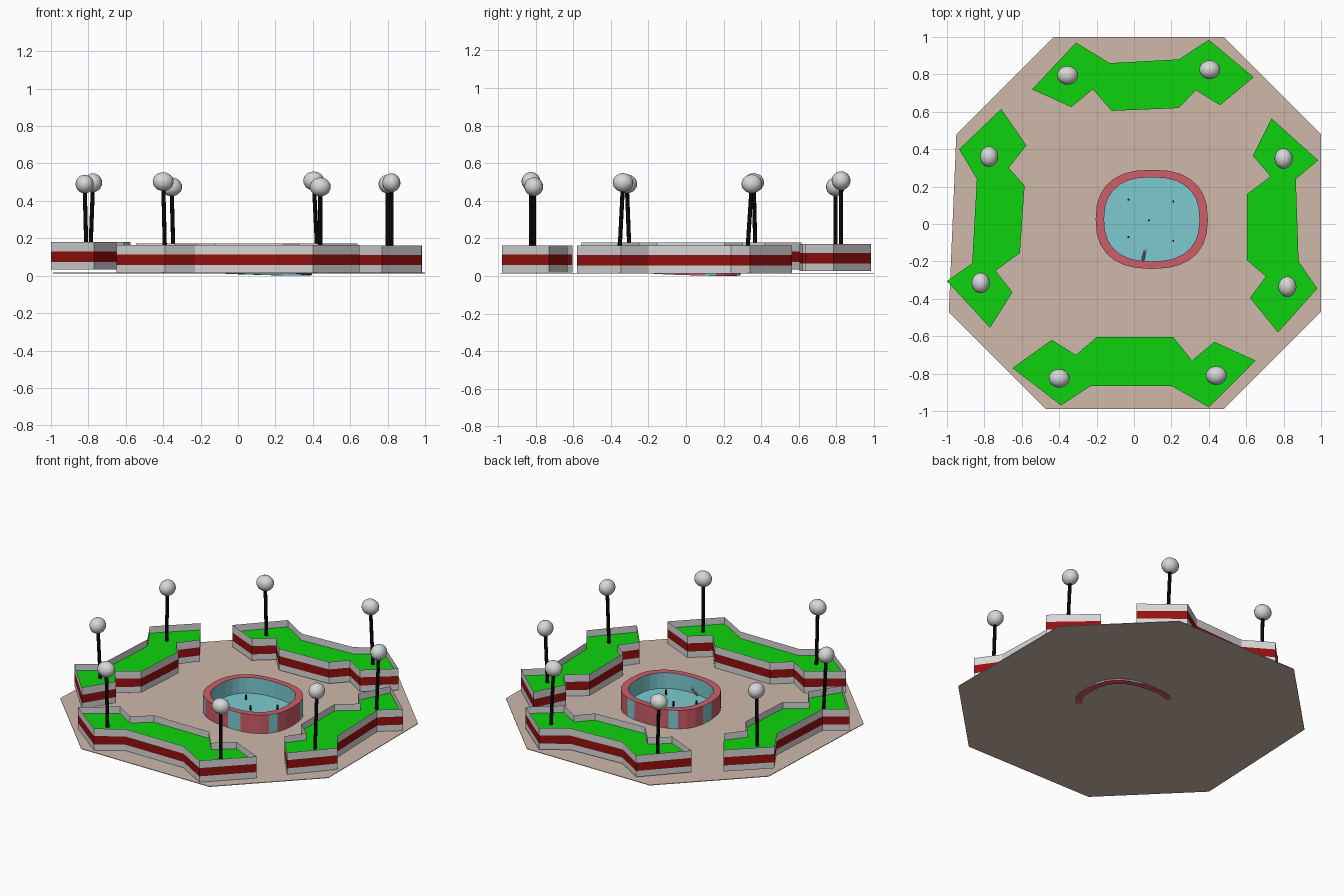
import bpy, bmesh, math
from mathutils import Vector

if "Cube" in bpy.data.objects:
    bpy.data.objects.remove(bpy.data.objects["Cube"], do_unlink=True)


def make_material(name, red, green, blue):
    mat = bpy.data.materials.new(name)
    mat.use_nodes = True
    mat.diffuse_color = (red, green, blue, 1)
    mat.node_tree.nodes["Principled BSDF"].inputs["Base Color"].default_value = (red, green, blue, 1)
    return mat


paving = make_material("tan paving", 0.62, 0.48, 0.41)
stone = make_material("light grey", 0.68, 0.68, 0.68)
brick = make_material("dark red", 0.3, 0.005, 0.005)
grass = make_material("bright green", 0.004, 0.65, 0.004)
rim_red = make_material("rose red", 0.62, 0.11, 0.14)
water_blue = make_material("pale cyan", 0.2, 0.6, 0.63)
black = make_material("black", 0.005, 0.005, 0.005)


def finish(bm, name, *materials):
    """Turn a bmesh into a named object carrying the given materials."""
    mesh = bpy.data.meshes.new(name)
    bm.to_mesh(mesh)
    bm.free()
    for mat in materials:
        mesh.materials.append(mat)
    obj = bpy.data.objects.new(name, mesh)
    bpy.context.scene.collection.objects.link(obj)
    return obj


def add_loop(bm, outline, height):
    return [bm.verts.new((x, y, height)) for x, y in outline]


def bridge(bm, lower, upper, material_index=0):
    """Join two matching closed loops with quads."""
    faces = []
    count = len(lower)
    for i in range(count):
        j = (i + 1) % count
        face = bm.faces.new((lower[i], lower[j], upper[j], upper[i]))
        face.material_index = material_index
        faces.append(face)
    return faces


def rod(name, start, end, radius, mat, sides=8):
    """Capped cylinder between two points."""
    start, end = Vector(start), Vector(end)
    axis = end - start
    bm = bmesh.new()
    bmesh.ops.create_cone(bm, cap_ends=True, segments=sides, radius1=radius,
                          radius2=radius, depth=axis.length)
    obj = finish(bm, name, mat)
    obj.location = (start + end) / 2
    obj.rotation_mode = 'QUATERNION'
    obj.rotation_quaternion = Vector((0, 0, 1)).rotation_difference(axis)
    return obj


# Octagonal ground slab
GROUND = 0.016
octagon = [(-0.47, -0.99), (0.48, -0.99), (1, -0.47), (1, 0.48),
           (0.48, 1), (-0.43, 1), (-0.95, 0.48), (-0.99, -0.47)]
bm = bmesh.new()
under = add_loop(bm, octagon, GROUND - 0.004)
over = add_loop(bm, octagon, GROUND)
bridge(bm, under, over)
bm.faces.new(over)
bm.faces.new(list(reversed(under)))
finish(bm, "ground", paving)


# Planters: thin banded walls around a sunken lawn
def planter(side, outline, base):
    bm = bmesh.new()
    loops = [add_loop(bm, outline, base + rise) for rise in (0, 0.04, 0.095, 0.145)]
    for index in range(3):
        bridge(bm, loops[index], loops[index + 1], index % 2)
    bmesh.ops.recalc_face_normals(bm, faces=bm.faces)
    finish(bm, side + "_planter_wall", stone, brick)

    bm = bmesh.new()
    lawn = bm.faces.new(add_loop(bm, outline, base + 0.1))
    lawn.normal_update()
    if lawn.normal.z < 0:
        lawn.normal_flip()
    finish(bm, side + "_planter_lawn", grass)


front = [(-0.65, -0.77), (-0.44, -0.62), (-0.31, -0.7), (-0.2, -0.605),
         (0.21, -0.605), (0.31, -0.73), (0.43, -0.63), (0.65, -0.73),
         (0.4, -0.98), (0.2, -0.865), (-0.23, -0.865), (-0.39, -0.97)]
back = [(-0.545, 0.72), (-0.31, 0.97), (-0.13, 0.86), (0.24, 0.88),
        (0.4, 0.985), (0.64, 0.785), (0.46, 0.635), (0.33, 0.715),
        (0.24, 0.62), (-0.12, 0.605), (-0.22, 0.72), (-0.335, 0.625)]
right = [(-0.935, 0.4), (-0.71, 0.615), (-0.575, 0.42), (-0.67, 0.3),
         (-0.585, 0.205), (-0.61, -0.155), (-0.74, -0.25), (-0.65, -0.365),
         (-0.77, -0.555), (-1, -0.305), (-0.865, -0.21), (-0.84, 0.24)]
left = [(0.735, 0.565), (0.985, 0.34), (0.865, 0.24), (0.88, -0.2),
        (0.98, -0.345), (0.77, -0.58), (0.62, -0.395), (0.705, -0.28),
        (0.605, -0.195), (0.605, 0.16), (0.73, 0.255), (0.635, 0.365)]
planter("front", front, 0.018)
planter("back", back, 0.026)
planter("right", right, 0.034)
planter("left", left, 0.017)


# Lamps: slim leaning post with a slightly squashed globe
def lamp(name, x, y, z, lean_x=0, lean_y=0):
    rod(name + "_post", (x + lean_x, y + lean_y, 0.1), (x, y, z), 0.011, black)
    bm = bmesh.new()
    bmesh.ops.create_uvsphere(bm, u_segments=20, v_segments=12, radius=0.05)
    wide = (1.12, 1, 1) if abs(y) > abs(x) else (0.97, 1.1, 1)
    bmesh.ops.scale(bm, vec=wide, verts=bm.verts)
    for face in bm.faces:
        face.smooth = True
    globe = finish(bm, name + "_globe", stone)
    globe.location = (x, y, z)


lamp("front_right_lamp", -0.4, -0.825, 0.503, lean_x=0.01)
lamp("front_left_lamp", 0.44, -0.81, 0.475)
lamp("back_right_lamp", -0.355, 0.795, 0.475, lean_x=0.01)
lamp("back_left_lamp", 0.405, 0.825, 0.507, lean_x=0.02)
lamp("right_back_lamp", -0.775, 0.36, 0.497, lean_x=-0.015, lean_y=0.01)
lamp("right_front_lamp", -0.82, -0.315, 0.49, lean_x=0.01, lean_y=0.015)
lamp("left_back_lamp", 0.8, 0.35, 0.49, lean_y=-0.025)
lamp("left_front_lamp", 0.82, -0.335, 0.497, lean_y=-0.02)

# Fountain: rounded-square basin, its foot tipping slightly through the ground
CX, CY = 0.095, 0.025
RIM, WATER = 0.14, 0.035


def basin_outline(radius_x, radius_y, count=28):
    points = []
    for i in range(count):
        angle = math.tau * i / count
        c, s = math.cos(angle), math.sin(angle)
        points.append((CX + radius_x * math.copysign(abs(c) ** 0.82, c),
                       CY + radius_y * math.copysign(abs(s) ** 0.82, s)))
    return points


outer = basin_outline(0.3, 0.265)
inner = basin_outline(0.255, 0.225)
bm = bmesh.new()
outer_foot, outer_top = add_loop(bm, outer, 0), add_loop(bm, outer, RIM)
inner_top, inner_foot = add_loop(bm, inner, RIM), add_loop(bm, inner, 0)
for vert in outer_foot + inner_foot:
    vert.co.z = 0.013 - 0.03 * (vert.co.x - CX + vert.co.y - CY)
outside = bridge(bm, outer_foot, outer_top)
bridge(bm, outer_top, inner_top)
bridge(bm, inner_top, inner_foot, 1)
bridge(bm, inner_foot, outer_foot)
for i, face in enumerate(outside):
    face.material_index = 1 if i % 4 == 1 else 0
lowest = min(vert.co.z for vert in bm.verts)
for vert in outer_foot + inner_foot:
    vert.co.z -= lowest
finish(bm, "fountain_basin", rim_red, water_blue)

bm = bmesh.new()
bm.faces.new(add_loop(bm, inner, WATER))
finish(bm, "fountain_water", water_blue)

# Water jets and a small leaning pipe
jets = [(-0.03, 0.13), (0.21, 0.12), (0.08, 0.02), (-0.03, -0.07), (0.21, -0.09)]
for number, (x, y) in enumerate(jets, 1):
    rod(f"fountain_jet_{number}", (x, y, WATER), (x, y, WATER + 0.03), 0.006, black, 6)
rod("fountain_pipe", (0.048, -0.19, WATER), (0.06, -0.14, 0.1), 0.008, stone, 6)
